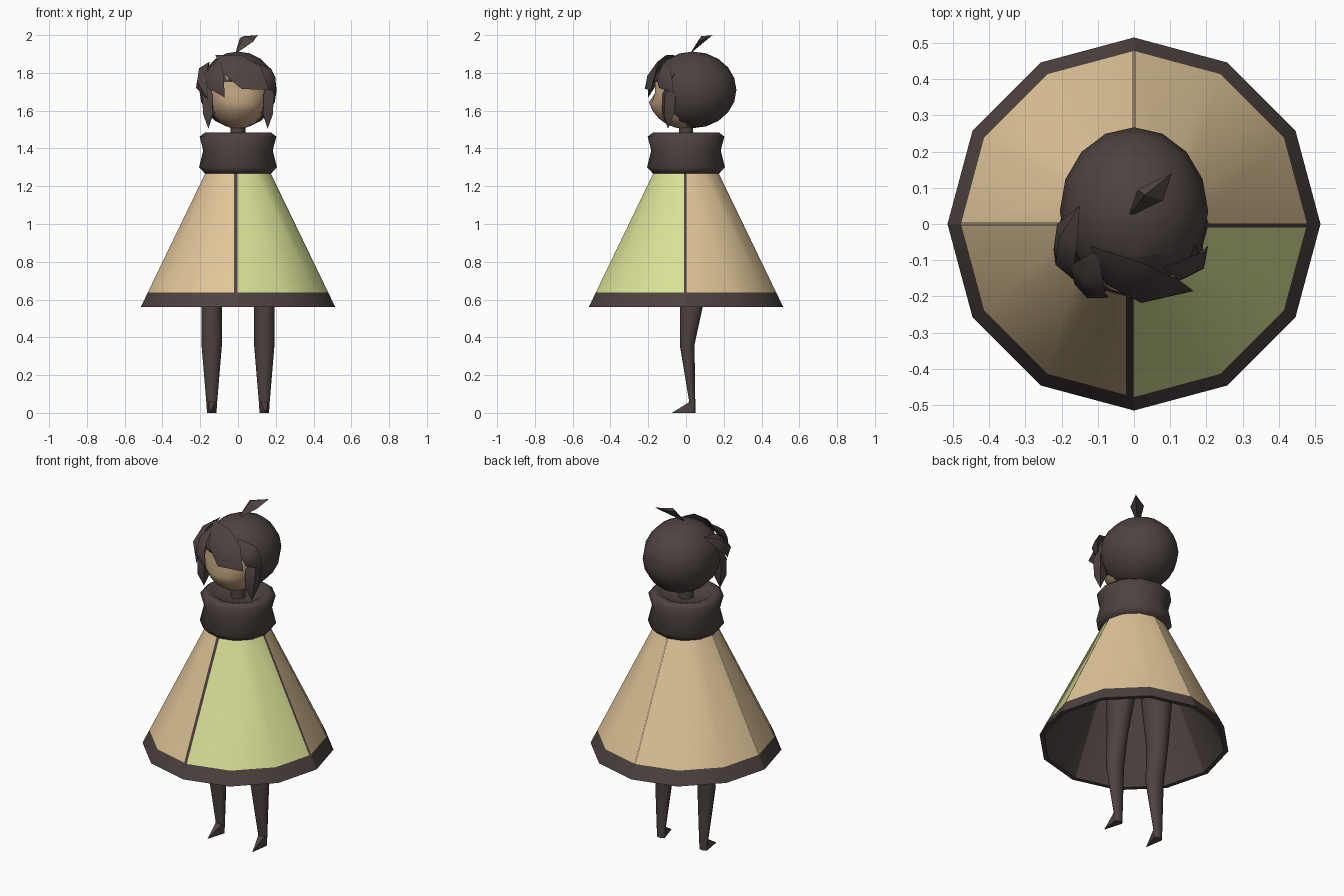
import bpy, bmesh, math
from mathutils import Vector

if "Cube" in bpy.data.objects:
    bpy.data.objects.remove(bpy.data.objects["Cube"])


def material(name, rgb):
    m = bpy.data.materials.new(name)
    m.diffuse_color = (*rgb, 1)
    m.use_nodes = True
    m.node_tree.nodes["Principled BSDF"].inputs["Base Color"].default_value = m.diffuse_color
    return m


DARK = material("dark brown", (0.075, 0.056, 0.052))
TAN = material("tan cloth", (0.76, 0.57, 0.32))
GREEN = material("pale green cloth", (0.71, 0.77, 0.31))
SKIN = material("skin", (0.52, 0.36, 0.21))


def finish(name, bm, mats, angle=40):
    bmesh.ops.recalc_face_normals(bm, faces=bm.faces[:])
    me = bpy.data.meshes.new(name)
    bm.to_mesh(me)
    bm.free()
    ob = bpy.data.objects.new(name, me)
    bpy.context.collection.objects.link(ob)
    for m in mats:
        me.materials.append(m)
    bpy.ops.object.select_all(action='DESELECT')
    ob.select_set(True)
    bpy.context.view_layer.objects.active = ob
    bpy.ops.object.shade_smooth_by_angle(angle=math.radians(angle))
    return ob


def loft(rings, n, cyclic=False):
    """Skin elliptical rings given as (x, y, z, rx, ry)."""
    bm = bmesh.new()
    loops = []
    for x, y, z, rx, ry in rings:
        loops.append([bm.verts.new((x + rx * math.cos(2 * math.pi * i / n),
                                    y + ry * math.sin(2 * math.pi * i / n), z)) for i in range(n)])
    pairs = list(zip(loops, loops[1:]))
    if cyclic:
        pairs.append((loops[-1], loops[0]))
    else:
        bm.faces.new(loops[0])
        bm.faces.new(loops[-1])
    for a, b in pairs:
        for i in range(n):
            j = (i + 1) % n
            bm.faces.new((a[i], a[j], b[j], b[i]))
    return bm


def lathe(profile, n, cyclic=False):
    return loft([(0, 0, z, r, r) for r, z in profile], n, cyclic)


def cut(bm, co, no):
    bmesh.ops.bisect_plane(bm, geom=bm.verts[:] + bm.edges[:] + bm.faces[:],
                           plane_co=co, plane_no=no)


def ellipsoid(centre, radii, u, v):
    bm = bmesh.new()
    bmesh.ops.create_uvsphere(bm, u_segments=u, v_segments=v, radius=1)
    for vert in bm.verts:
        vert.co = Vector(c + r * k for c, r, k in zip(centre, radii, vert.co))
    return bm


# Cape: twelve-sided cone with dark lining, hem and seams, one green quarter
bm = lathe([(0.165, 1.285), (0.515, 0.56), (0.49, 0.56), (0.148, 1.27)], 12, True)
cut(bm, (0, 0, 0.637), (0, 0, 1))
for x in (-0.022, -0.004, -0.002, 0.002, 0.004):
    cut(bm, (x, 0, 0), (1, 0, 0))
for y in (-0.010, -0.004, -0.002, 0.002, 0.004):
    cut(bm, (0, y, 0), (0, 1, 0))
bmesh.ops.recalc_face_normals(bm, faces=bm.faces[:])
for f in bm.faces:
    c = f.calc_center_median()
    front_seam = c.y < 0 and -0.022 < c.x < -0.002
    right_seam = c.x > 0 and -0.010 < c.y < 0.002
    thin_seam = (c.y > 0 and 0.002 < abs(c.x) < 0.004) or (c.x < 0 and 0.002 < abs(c.y) < 0.004)
    if f.normal.z < 0.05 or c.z < 0.637 or front_seam or right_seam or thin_seam:
        f.material_index = 0
    elif c.x > 0 and c.y < 0:
        f.material_index = 2
    else:
        f.material_index = 1
finish("cape", bm, [DARK, TAN, GREEN])

# Collar with hollow top, and the neck
finish("collar", lathe([(0.15, 1.262), (0.172, 1.264), (0.206, 1.30), (0.184, 1.39), (0.203, 1.462),
                        (0.175, 1.485), (0.14, 1.475), (0.11, 1.45), (0.03, 1.45)], 12), [DARK], 85)
finish("neck", lathe([(0.042, 1.43), (0.038, 1.56)], 10), [DARK])

# Body hidden under the cape
finish("body", lathe([(0.10, 0.90), (0.18, 0.94), (0.12, 1.08), (0.13, 1.29)], 10), [DARK])

# Face, with a flattened brow
bm = ellipsoid((0, -0.005, 1.692), (0.168, 0.198, 0.188), 16, 12)
for v in bm.verts:
    if v.co.z > 1.66:
        v.co.y = max(v.co.y, -0.165)
finish("face", bm, [SKIN], 60)

# Hair cap covering all of the head except the face opening
bm = ellipsoid((0, 0.035, 1.71), (0.205, 0.232, 0.203), 16, 10)
for v in bm.verts:
    if v.co.y < 0.035:
        v.co.y = 0.035 + (v.co.y - 0.035) * 0.95
cut(bm, (0, 0, 1.755), (0, 0, 1))
cut(bm, (0, -0.085, 0), (0, 1, 0))
front = [f for f in bm.faces if f.calc_center_median().z < 1.755 and f.calc_center_median().y < -0.085]
bmesh.ops.delete(bm, geom=front, context='FACES')
cap = finish("hair_cap", bm, [DARK])
shell = cap.modifiers.new("thickness", 'SOLIDIFY')
shell.thickness = 0.015
shell.offset = -1


def lock(name, path, width, thick=0.022):
    """Leaf-shaped hair lock along a path, ridged away from the head."""
    bm = bmesh.new()
    pts = [Vector(p) for p in path]
    mids = []
    for k, p in enumerate(pts[1:-1], 1):
        out = p - Vector((0, 0.04, 1.71))
        along = (pts[k + 1] - pts[k - 1]).normalized()
        out = (out - along * out.dot(along)).normalized()
        side = along.cross(out)
        w = width[k - 1]
        mids.append([bm.verts.new(p + d) for d in
                     (side * w, out * thick, -side * w, -out * thick)])
    a, b = bm.verts.new(pts[0]), bm.verts.new(pts[-1])
    for i in range(4):
        j = (i + 1) % 4
        bm.faces.new((a, mids[0][i], mids[0][j]))
        bm.faces.new((b, mids[-1][j], mids[-1][i]))
        for m, n in zip(mids, mids[1:]):
            bm.faces.new((m[i], n[i], n[j], m[j]))
    finish(name, bm, [DARK], 45)


# Fringe, side locks and the upright tuft
lock("fringe_main", [(-0.12, -0.06, 1.895), (-0.03, -0.135, 1.845), (0.07, -0.185, 1.775),
                     (0.165, -0.185, 1.71)], (0.075, 0.085))
lock("fringe_left", [(-0.10, -0.07, 1.885), (-0.13, -0.14, 1.81), (-0.12, -0.185, 1.75),
                     (-0.07, -0.20, 1.67)], (0.055, 0.055))
lock("fringe_outer_left", [(-0.15, 0.05, 1.86), (-0.185, -0.03, 1.81), (-0.195, -0.10, 1.75),
                           (-0.16, -0.16, 1.66)], (0.05, 0.05), 0.026)
lock("fringe_right", [(0.08, -0.12, 1.86), (0.15, -0.12, 1.80), (0.175, -0.11, 1.75),
                      (0.205, -0.06, 1.69)], (0.05, 0.05))
for s, label in ((-1, "left"), (1, "right")):
    lock("side_lock_" + label, [(s * 0.17, -0.06, 1.80), (s * 0.163, -0.09, 1.68),
                                (s * 0.158, -0.095, 1.58), (s * 0.157, -0.095, 1.505)],
         (0.045, 0.04), 0.034)

bm = bmesh.new()
base, left, tip, right = [bm.verts.new(p) for p in
                          ((-0.015, 0.02, 1.90), (0.01, 0.095, 1.985), (0.105, 0.14, 2.0), (0.08, 0.065, 1.965))]
ridge, under = bm.verts.new((0.03, 0.08, 1.994)), bm.verts.new((0.05, 0.08, 1.95))
rim = [base, left, tip, right]
for i in range(4):
    bm.faces.new((rim[i], rim[(i + 1) % 4], ridge))
    bm.faces.new((rim[(i + 1) % 4], rim[i], under))
finish("hair_tuft", bm, [DARK], 20)

# Legs with pointed feet
for s, label in ((-1, "left"), (1, "right")):
    x = s * 0.139
    finish("leg_" + label, loft([(s * 0.115, 0.05, 0.96, 0.085, 0.11), (x, 0.028, 0.56, 0.055, 0.063),
                                 (x, 0.006, 0.36, 0.054, 0.041), (x, 0.033, 0.06, 0.029, 0.017),
                                 (x, 0.034, 0.0, 0.025, 0.016)], 10), [DARK], 75)
    bm = bmesh.new()
    heel = [bm.verts.new((x + dx, y, z)) for dx, y, z in
            ((-0.025, 0.035, 0), (0.025, 0.035, 0), (0.02, 0.022, 0.06), (-0.02, 0.022, 0.06))]
    toe = bm.verts.new((x + s * 0.008, -0.075, 0.0))
    bm.faces.new(heel)
    for i in range(4):
        bm.faces.new((heel[i], heel[(i + 1) % 4], toe))
    finish("foot_" + label, bm, [DARK], 20)
